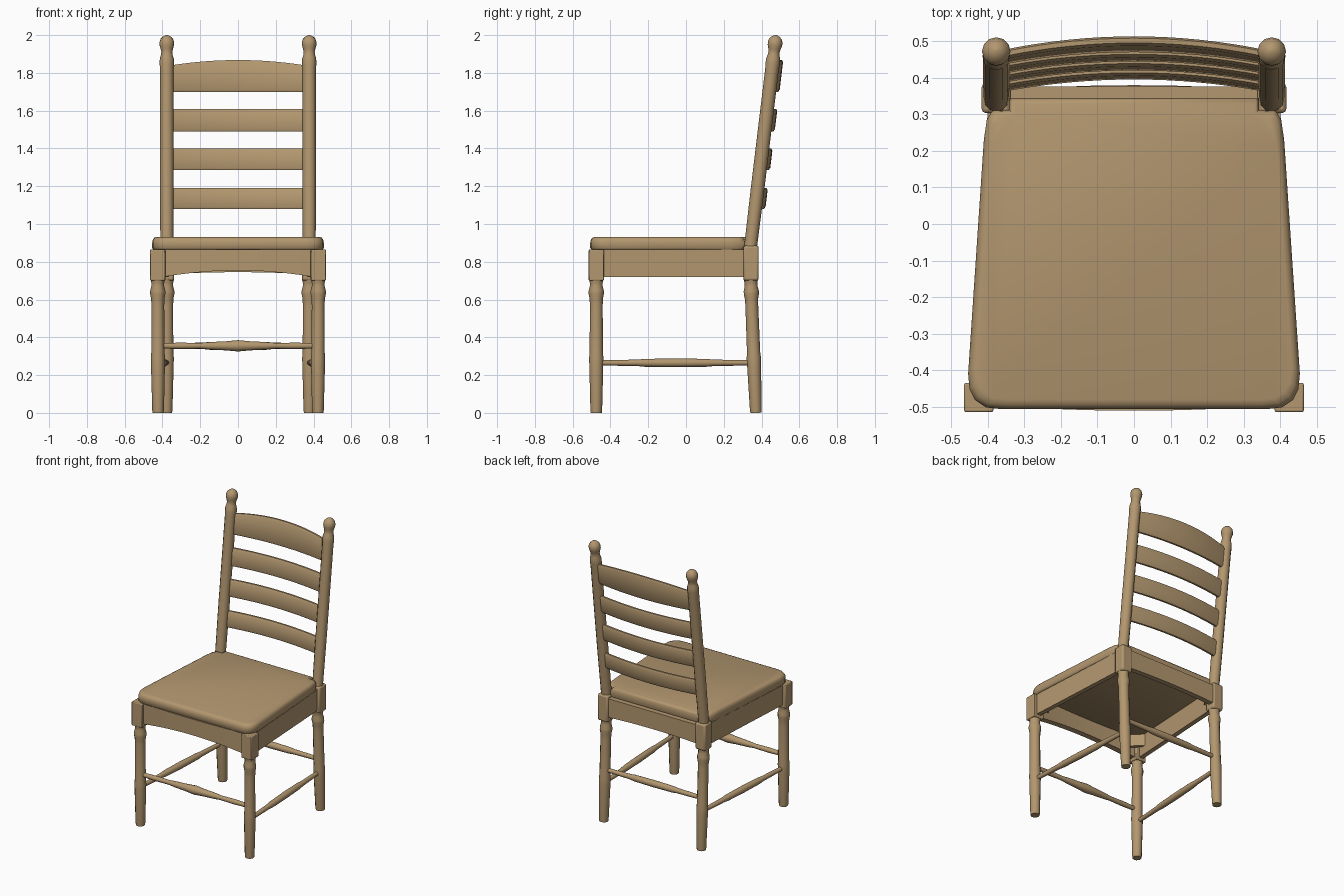
import bpy, math
from math import radians, sin, cos, pi
from mathutils import Vector

if "Cube" in bpy.data.objects:
    bpy.data.objects.remove(bpy.data.objects["Cube"])

wood = bpy.data.materials.new("wood")
wood.diffuse_color = (0.45, 0.31, 0.16, 1)
wood.use_nodes = True
wood.node_tree.nodes["Principled BSDF"].inputs["Base Color"].default_value = wood.diffuse_color


def loft(name, rings, angle=40, bevel=0):
    """Skin a list of equal-length point rings and cap both ends."""
    n = len(rings[0])
    verts = [tuple(p) for r in rings for p in r]
    faces = [(i * n + j, i * n + (j + 1) % n, (i + 1) * n + (j + 1) % n, (i + 1) * n + j)
             for i in range(len(rings) - 1) for j in range(n)]
    faces += [tuple(reversed(range(n))), tuple(range(len(verts) - n, len(verts)))]
    me = bpy.data.meshes.new(name)
    me.from_pydata(verts, [], faces)
    me.materials.append(wood)
    ob = bpy.data.objects.new(name, me)
    bpy.context.collection.objects.link(ob)
    bpy.ops.object.select_all(action='DESELECT')
    ob.select_set(True)
    bpy.context.view_layer.objects.active = ob
    # consistent outward normals
    bpy.ops.object.mode_set(mode='EDIT')
    bpy.ops.mesh.select_all(action='SELECT')
    bpy.ops.mesh.normals_make_consistent(inside=False)
    bpy.ops.object.mode_set(mode='OBJECT')
    bpy.ops.object.shade_smooth_by_angle(angle=radians(angle))
    if bevel:
        m = ob.modifiers.new("bevel", 'BEVEL')
        m.width = bevel
        m.segments = 2
    return ob


def turned(name, p0, p1, profile, sides=12):
    """Lathe-turned piece along p0-p1; profile = (fraction, radius)."""
    p0, p1 = Vector(p0), Vector(p1)
    axis = p1 - p0
    ref = Vector((0, 1, 0)) if abs(axis.normalized().y) < 0.8 else Vector((0, 0, 1))
    u = axis.cross(ref).normalized()
    v = axis.cross(u).normalized()
    rings = [[p0 + axis * t + (u * cos(2 * pi * k / sides) + v * sin(2 * pi * k / sides)) * r
              for k in range(sides)] for t, r in profile]
    return loft(name, rings)


def prism(name, outline, z0, z1, bevel=0):
    return loft(name, [[(x, y, z) for x, y in outline] for z in (z0, z1)], 30, bevel)


def board(name, half, z0, z1, y_at, bulge, thick, arch_top=0, arch_bottom=0, soft=0.0):
    """Curved horizontal board spanning the chair; y_at(z) is its centre plane."""
    h, rings = thick / 2, []
    for i in range(17):
        x = half * (i / 8 - 1)
        c = 1 - (x / half) ** 2
        lo, hi = z0 + arch_bottom * c, z1 + arch_top * c
        sec = [(-h, lo + soft), (-h, hi - soft), (-h * .5, hi), (h * .5, hi),
               (h, hi - soft), (h, lo + soft), (h * .5, lo), (-h * .5, lo)]
        if not soft:
            sec = [(-h, lo), (-h, hi), (h, hi), (h, lo)]
        rings.append([(x, y_at(z) + bulge * c + dy, z) for dy, z in sec])
    return loft(name, rings, 50 if soft else 35)


def post_y(z):
    return 0.342 + (z - 0.88) * 0.1205


# Fractions along a leg from floor to block, with radii
leg_profile = [(0, .029), (.02, .031), (.36, .037), (.41, .038), (.45, .035), (.80, .034),
               (.85, .035), (.885, .040), (.91, .040), (.945, .034), (.97, .034), (1, .039)]
# Back post: (height, radius), ending in a ball finial
post_profile = [(.86, .034), (1.2, .036), (1.82, .036), (1.85, .038), (1.875, .037), (1.895, .031),
                (1.912, .029), (1.928, .033), (1.945, .038), (1.962, .039), (1.98, .033),
                (1.993, .020), (2.0, .005)]
spindle = [(0, .014), (.12, .017), (.25, .015), (.32, .020), (.42, .024), (.5, .030),
           (.58, .024), (.68, .020), (.75, .015), (.88, .017), (1, .014)]
rod = [(0, .014), (.25, .017), (.3, .021), (.5, .023), (.7, .021), (.75, .017), (1, .014)]

for s, side in ((-1, "left"), (1, "right")):
    # Legs with square blocks at the seat rails
    turned(f"{side}_front_leg", (s * .423, -.475, 0), (s * .425, -.475, .71), leg_profile)
    turned(f"{side}_back_leg", (s * .378, .37, 0), (s * .377, .343, .71), leg_profile)
    prism(f"{side}_front_block", [(s * .385, -.435), (s * .465, -.435),
          (s * .465, -.515), (s * .385, -.515)], .70, .865, .005)
    prism(f"{side}_back_block", [(s * .338, .385), (s * .417, .385),
          (s * .417, .304), (s * .338, .304)], .70, .885, .011)
    # Back post
    b, t = post_profile[0][0], post_profile[-1][0]
    turned(f"{side}_back_post", (s * .377, post_y(b), b), (s * .377, post_y(t), t),
           [((z - b) / (t - b), r) for z, r in post_profile])
    # Side rail, side stretcher and corner braces
    prism(f"{side}_side_rail", [(s * .443, -.45), (s * .400, .32),
          (s * .368, .32), (s * .411, -.45)], .72, .866)
    turned(f"{side}_side_stretcher", (s * .423, -.46, .265), (s * .378, .35, .265), rod)
    prism(f"{side}_front_brace", [(s * .415, -.40), (s * .415, -.37),
          (s * .31, -.475), (s * .34, -.475)], .78, .862)
    prism(f"{side}_back_brace", [(s * .375, .28), (s * .375, .25),
          (s * .28, .345), (s * .31, .345)], .78, .862)

# Front and back rails
board("front_rail", .395, .72, .866, lambda z: -.475, -.016, .04, arch_bottom=.034)
board("back_rail", .35, .735, .866, lambda z: .358, 0, .036, arch_bottom=.01)

# Front and back stretchers
turned("front_stretcher", (-.405, -.475, .355), (.405, -.475, .355), spindle)
turned("back_stretcher", (-.37, .357, .355), (.37, .357, .355), rod)

# Seat with rounded upper edge, notched around the back posts
half_plan = [(.36, -.507), (.405, -.502), (.435, -.482), (.45, -.452), (.454, -.41),
             (.411, .23), (.403, .285), (.388, .31), (.342, .312), (.342, .345)]
plan = half_plan + [(-x, y) for x, y in reversed(half_plan)]
loft("seat", [[(x * k, y * k, z) for x, y in plan] for k, z in
              ((.985, .864), (1, .872), (1, .903), (.993, .917), (.978, .927), (.95, .932))], 50)

# Ladder-back slats
for i, (z0, z1, arch) in enumerate([(1.08, 1.19, 0), (1.285, 1.40, 0),
                                    (1.49, 1.61, 0), (1.70, 1.84, .028)]):
    board(f"back_slat_{i + 1}", .355, z0, z1, lambda z: post_y(z) + .008, .033, .026,
          arch_top=arch, soft=.012)
